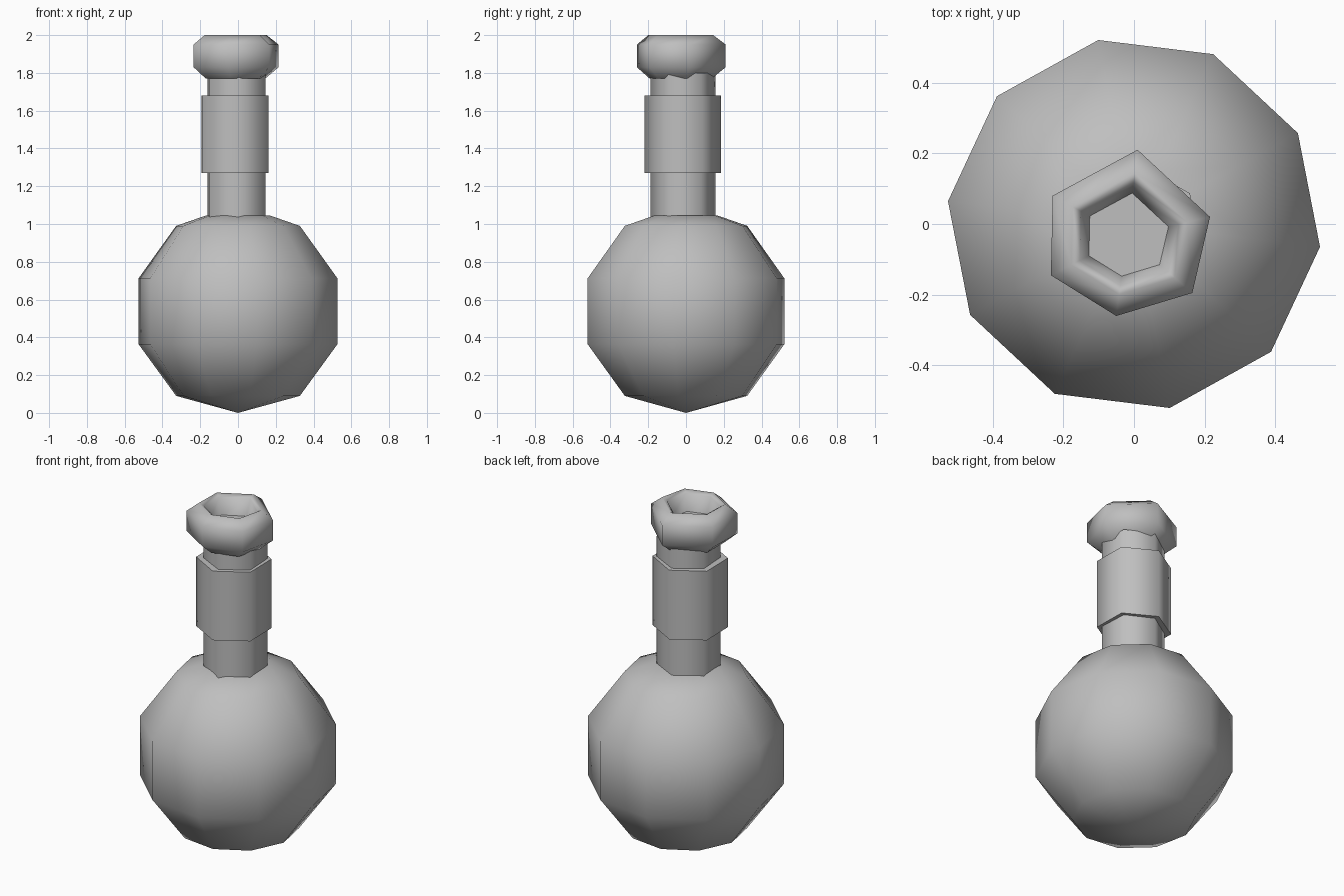
import bpy, bmesh
from math import cos, sin, radians

cube = bpy.data.objects.get("Cube")
if cube:
    bpy.data.objects.remove(cube)

GREY = (0.52, 0.52, 0.52, 1)
grey = bpy.data.materials.new("plain_grey")
grey.use_nodes = True
grey.diffuse_color = GREY
grey.node_tree.nodes["Principled BSDF"].inputs["Base Color"].default_value = GREY


def polygon(sides, phase):
    """Unit polygon starting at the given angle in degrees."""
    angles = [radians(phase + 360 * i / sides) for i in range(sides)]
    return [(cos(a), sin(a)) for a in angles]


def stack(name, outline, centre, profile, cap_start, cap_end, angle):
    """Join scaled copies of an outline, given as (scale, height) pairs."""
    bm = bmesh.new()
    rings = []
    for scale, z in profile:
        if scale == 0:
            rings.append([bm.verts.new((centre[0], centre[1], z))])
        else:
            rings.append([bm.verts.new((centre[0] + scale * x, centre[1] + scale * y, z))
                          for x, y in outline])
    n = len(outline)
    for low, high in zip(rings, rings[1:]):
        for i in range(n):
            j = (i + 1) % n
            if len(low) == 1:
                bm.faces.new((low[0], high[j], high[i]))
            else:
                bm.faces.new((low[i], low[j], high[j], high[i]))
    if cap_start:
        bm.faces.new(rings[0][::-1])
    if cap_end:
        bm.faces.new(rings[-1])
    mesh = bpy.data.meshes.new(name)
    bm.to_mesh(mesh)
    bm.free()
    mesh.materials.append(grey)
    obj = bpy.data.objects.new(name, mesh)
    bpy.context.collection.objects.link(obj)
    bpy.ops.object.select_all(action='DESELECT')
    obj.select_set(True)
    bpy.context.view_layer.objects.active = obj
    bpy.ops.object.shade_smooth_by_angle(angle=radians(angle))
    return obj


# Round bulb of the flask
stack("bulb", polygon(10, -7), (0, 0),
      [(0, 0), (0.33, 0.09), (0.53, 0.363), (0.53, 0.713), (0.33, 0.99), (0.17, 1.045)],
      False, True, 62)

# Six-sided neck and the thicker collar around it
stack("neck", polygon(6, 33), (-0.007, -0.015), [(0.172, 1.0), (0.172, 1.8)],
      True, True, 65)
stack("collar", polygon(6, 31), (-0.015, -0.018), [(0.203, 1.27), (0.203, 1.68)],
      True, True, 65)

# Uneven rounded lip with a shallow opening
LIP_CENTRE = (-0.02, -0.035)
corners = [(0.215, 0.02), (0.01, 0.21), (-0.23, 0.08),
           (-0.235, -0.145), (-0.05, -0.26), (0.165, -0.195)]
lip_outline = [(x - LIP_CENTRE[0], y - LIP_CENTRE[1]) for x, y in corners]
stack("lip", lip_outline, LIP_CENTRE,
      [(0.7, 1.77), (1, 1.83), (1, 1.95), (0.73, 2.0), (0.62, 1.985), (0.5, 1.89)],
      False, False, 120)

# Flat stopper surface inside the opening
stack("opening_floor", lip_outline, LIP_CENTRE, [(0.5, 1.88), (0.5, 1.89)],
      True, True, 30)
